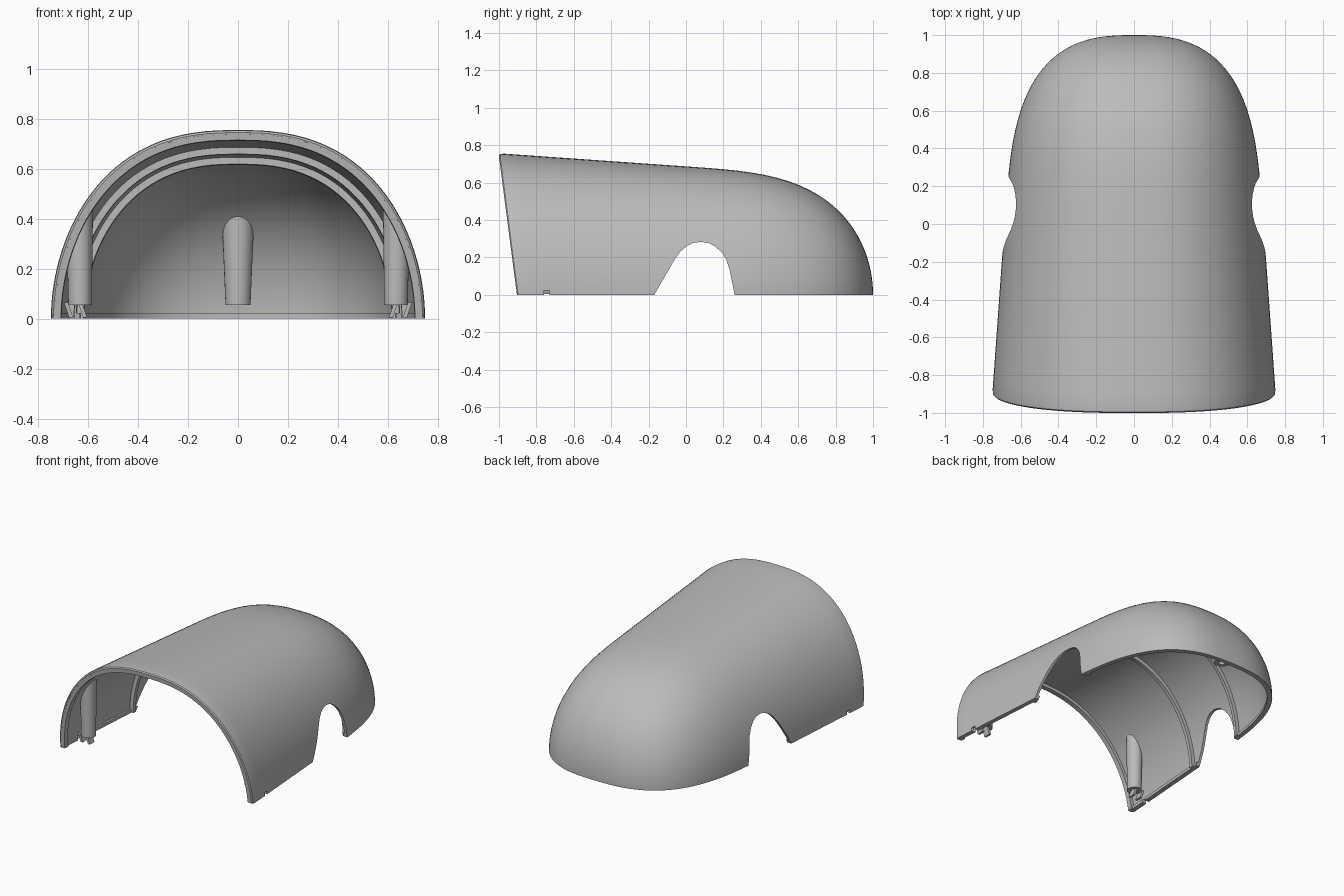
import bpy, bmesh, math
from mathutils import Vector

if "Cube" in bpy.data.objects:
    bpy.data.objects.remove(bpy.data.objects["Cube"])

grey = bpy.data.materials.new("plain grey")
grey.use_nodes = True
grey.diffuse_color = (0.5, 0.5, 0.5, 1)
grey.node_tree.nodes["Principled BSDF"].inputs["Base Color"].default_value = (0.5, 0.5, 0.5, 1)

WALL = 0.018
FRONT = -0.904
SEGS = 56


# Half width and height of the hood at y, inset by o
def size(y, o):
    u = min(max(y / (1 - o), 0), 1)
    k = 1 - u ** 3.5
    return ((0.75 - 0.0714 * (y + 0.9) - o) * k ** 0.37,
            (0.757 - 0.07 * (y + 1) - o) * k ** 0.5)


# One arched cross-section, leaning forward near the open end
def section(y0, o):
    lean = 0.13 * max(0, y0 / FRONT)
    pts = []
    for i in range(SEGS + 1):
        a = math.pi * i / SEGS
        c, s = math.cos(a), max(math.sin(a), 0) if 0 < i < SEGS else 0
        y = y0
        for _ in range(3):
            w, h = size(y, o)
            z = h * s ** 1.05
            y = y0 - lean * z
        pts.append(Vector((math.copysign(w * abs(c) ** 0.8, c), y, z)))
    return pts


# Height of the inner wall above a point
def ceiling(x, y):
    w, h = size(y, WALL - 0.006)
    if abs(x) >= w:
        return 0
    return h * (1 - (abs(x) / w) ** 2.5) ** (1 / 1.9)


def finish(name, bm):
    bmesh.ops.remove_doubles(bm, verts=bm.verts, dist=1e-5)
    bmesh.ops.recalc_face_normals(bm, faces=bm.faces)
    mesh = bpy.data.meshes.new(name)
    bm.to_mesh(mesh)
    bm.free()
    mesh.materials.append(grey)
    ob = bpy.data.objects.new(name, mesh)
    bpy.context.collection.objects.link(ob)
    return ob


# Skin a list of point rows; optionally close across rows and cap the ends
def loft(bm, rows, closed=False, ring=False, caps=False):
    grid = [[bm.verts.new(p) for p in row] for row in rows]
    n = len(grid[0])
    pairs = list(zip(grid, grid[1:])) + ([(grid[-1], grid[0])] if closed else [])
    for a, b in pairs:
        for i in range(n if ring else n - 1):
            j = (i + 1) % n
            bm.faces.new((a[i], a[j], b[j], b[i]))
    if caps and ring:
        bm.faces.new(grid[0])
        bm.faces.new(grid[-1])
    elif caps:
        bm.faces.new([r[0] for r in grid])
        bm.faces.new([r[-1] for r in grid])


def stations(o, start=FRONT):
    front = [start * (1 - i / 12) for i in range(12)]
    back = [(1 - o) * (1 - (1 - i / 30) ** 3) for i in range(31)]
    return front + back


# Hood shell: outer skin with rounded front edge, inner skin, joined at the rims
bm = bmesh.new()
outer = [section(FRONT, 0.02), section(FRONT + 0.006, 0.008)]
outer += [section(y, 0) for y in stations(0, FRONT + 0.025)]
inner = [section(y, WALL) for y in stations(WALL)]
loft(bm, outer)
loft(bm, inner)
loft(bm, [outer[0], [p + Vector((0, 0.0, 0)) for p in section(FRONT, WALL + 0.012)], inner[1]])
bmesh.ops.delete(bm, geom=[], context='VERTS')


# Bottom rim strip between the two skins
def plan(o, z):
    ys = stations(o)
    right = [Vector((size(y, o)[0], y, z)) for y in ys]
    left = [Vector((-p.x, p.y, z)) for p in right[-2::-1]]
    return right + left


bm.free()
bm = bmesh.new()
skin_in = [section(y, WALL) for y in stations(WALL)]
skin_out = [section(FRONT, 0.012), section(FRONT + 0.006, 0.004)]
skin_out += [section(y, 0) for y in stations(0, FRONT + 0.025)]
skin_in = [section(FRONT, WALL), section(FRONT + 0.006, WALL)] + [
    section(y, WALL) for y in stations(WALL, FRONT + 0.025)]
loft(bm, skin_out)
loft(bm, skin_in)
loft(bm, [skin_out[0], skin_in[0]])
for side in (0, -1):
    loft(bm, [[r[side] for r in skin_out], [r[side] for r in skin_in]])
shell = finish("hood_shell", bm)

# Inner ledge along the bottom edge
bm = bmesh.new()
loft(bm, [plan(0.008, 0.0005), plan(0.008, 0.022), plan(0.032, 0.022), plan(0.032, 0.0005)],
     closed=True, caps=True)
ledge = finish("bottom_ledge", bm)


# Arched bands: front lip and two stiffening ribs
def band(name, y0, y1, o0, o1):
    b = bmesh.new()
    loft(b, [section(y0, o0), section(y1, o0), section(y1, o1), section(y0, o1)],
         closed=True, caps=True)
    return finish(name, b)


lip = band("front_lip", FRONT + 0.001, FRONT + 0.035, 0.014, 0.042)
ribs = [band("front_rib", -0.22, -0.195, 0.008, 0.045),
        band("rear_rib", 0.275, 0.3, 0.008, 0.045)]

# Cutter for the wheel arches and the small edge notches
bm = bmesh.new()
arch = [(-0.2, -0.05), (-0.17, 0), (-0.06, 0.19), (-0.03, 0.232), (0.005, 0.262),
        (0.04, 0.278), (0.08, 0.284), (0.12, 0.277), (0.155, 0.26), (0.19, 0.228),
        (0.215, 0.19), (0.232, 0.14), (0.26, 0), (0.27, -0.05)]
notch = [(-0.76, -0.05), (-0.76, 0.023), (-0.73, 0.023), (-0.73, -0.05)]
for shape in (arch, notch):
    loft(bm, [[Vector((x, y, z)) for y, z in shape] for x in (-1, 1)], ring=True, caps=True)
cutter = finish("arch_cutter", bm)
cutter.hide_render = True

for ob in (shell, ledge):
    mod = ob.modifiers.new("cut", 'BOOLEAN')
    mod.operation, mod.solver, mod.object = 'DIFFERENCE', 'EXACT', cutter
    bpy.context.view_layer.objects.active = ob
    bpy.ops.object.modifier_apply(modifier=mod.name)
bpy.data.objects.remove(cutter)


# Screw posts: tapered, hollow at the foot, trimmed to the wall at the top
def post(name, cx, cy, r_low, r_high):
    def ring(r, z):
        pts = []
        for i in range(28):
            a = 2 * math.pi * i / 28
            x, y = cx + r * math.cos(a), cy + r * math.sin(a)
            pts.append(Vector((x, y, z if z else max(ceiling(x, y), 0.06))))
        return pts
    b = bmesh.new()
    loft(b, [ring(r_low * 0.45, 0.12), ring(r_low * 0.45, 0.055),
             ring(r_low, 0.055), ring(r_high, None)], ring=True, caps=True)
    return finish(name, b)


parts = [shell, ledge, lip] + ribs
parts.append(post("rear_post", 0, 0.89, 0.05, 0.062))
for side, label in ((1, "left"), (-1, "right")):
    parts.append(post(label + "_post", side * 0.632, -0.75, 0.047, 0.052))
    # Small locating tabs below each side post
    for k, x in enumerate((0.622, 0.678)):
        b = bmesh.new()
        bmesh.ops.create_cube(b, size=1)
        for v in b.verts:
            v.co = Vector((side * (x + v.co.x * 0.016 + v.co.z * 0.02),
                           -0.75 + v.co.y * 0.05, 0.035 + v.co.z * 0.06))
        parts.append(finish(f"{label}_tab_{k + 1}", b))

# Smooth shading with crisp edges
bpy.ops.object.select_all(action='DESELECT')
for ob in parts:
    ob.select_set(True)
bpy.context.view_layer.objects.active = shell
bpy.ops.object.shade_smooth_by_angle(angle=math.radians(35))
